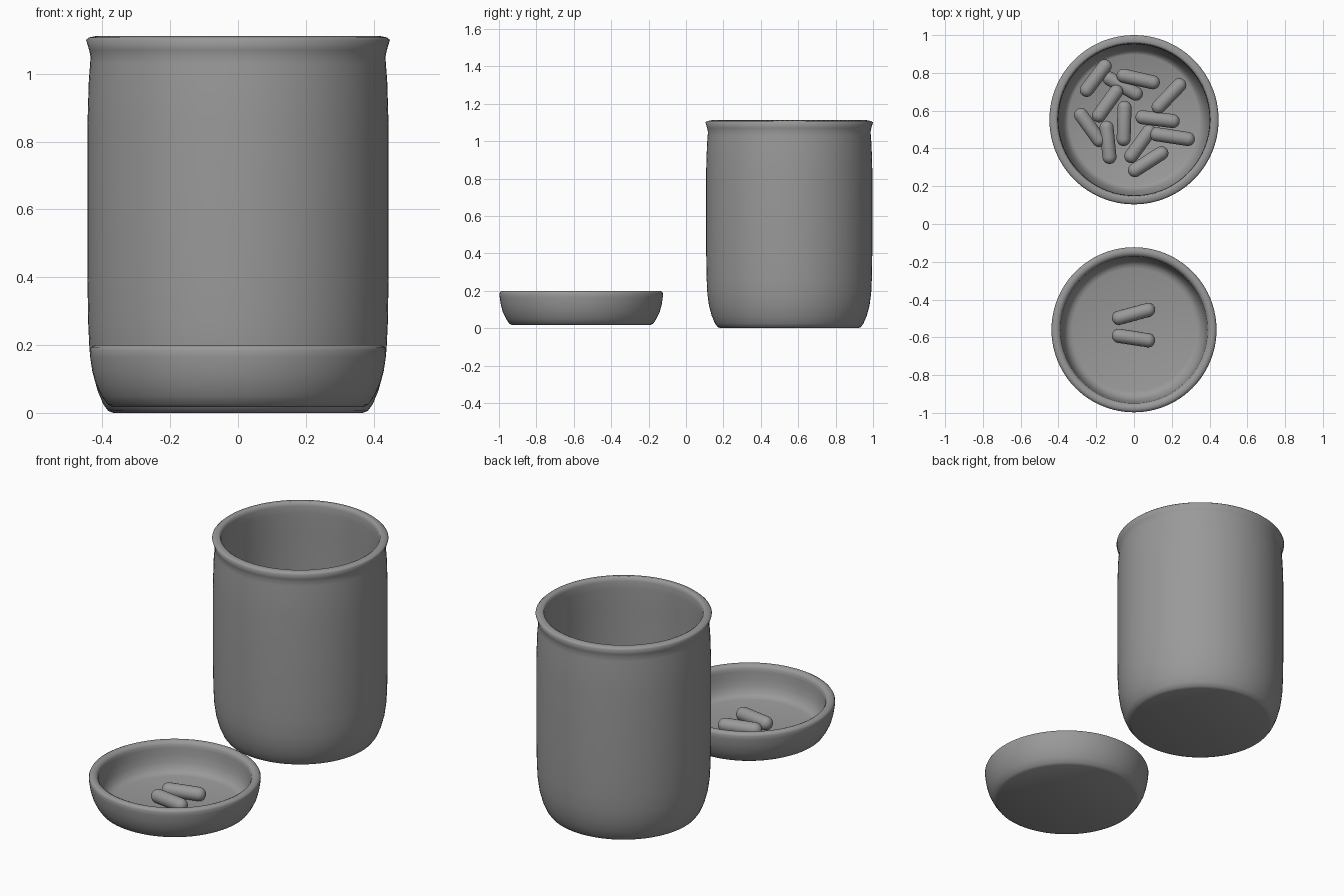
import bpy, bmesh, math
from mathutils import Vector

# Dark grey plastic
grey = bpy.data.materials.new("dark_grey")
grey.diffuse_color = (0.32, 0.32, 0.32, 1)


def lathe(name, profile, loc, steps=96):
    # Revolve an (r, z) profile around the z axis
    bm = bmesh.new()
    vs = [bm.verts.new((r, 0, z)) for r, z in profile]
    es = [bm.edges.new(p) for p in zip(vs, vs[1:])]
    bmesh.ops.spin(bm, geom=vs + es, cent=(0, 0, 0), axis=(0, 0, 1),
                   angle=2 * math.pi, steps=steps, use_duplicate=False)
    bmesh.ops.remove_doubles(bm, verts=bm.verts, dist=1e-4)
    bmesh.ops.recalc_face_normals(bm, faces=bm.faces)
    mesh = bpy.data.meshes.new(name)
    bm.to_mesh(mesh)
    bm.free()
    mesh.materials.append(grey)
    ob = bpy.data.objects.new(name, mesh)
    bpy.context.collection.objects.link(ob)
    ob.location = loc
    bpy.ops.object.select_all(action='DESELECT')
    ob.select_set(True)
    bpy.context.view_layer.objects.active = ob
    bpy.ops.object.shade_smooth_by_angle(angle=math.radians(75))
    return ob


# Open jar with flared lip and hollow inside
jar = [(0, 0), (0.368, 0), (0.383, 0.006), (0.397, 0.025), (0.414, 0.065),
       (0.429, 0.12), (0.438, 0.185), (0.442, 0.27), (0.444, 0.4), (0.444, 0.85),
       (0.440, 0.98), (0.436, 1.03), (0.435, 1.05), (0.439, 1.07), (0.448, 1.10),
       (0.440, 1.107), (0.415, 1.112), (0.406, 1.107), (0.402, 1.09), (0.40, 1.05),
       (0.404, 0.95), (0.405, 0.3), (0.40, 0.2), (0.39, 0.13), (0.375, 0.08),
       (0.36, 0.055), (0.345, 0.047), (0, 0.047)]
lathe("jar", jar, (0, 0.552, 0))

# Shallow lid lying open side up
lid = [(0, 0.017), (0.37, 0.017), (0.385, 0.025), (0.402, 0.05), (0.419, 0.085),
       (0.430, 0.125), (0.436, 0.165), (0.437, 0.185), (0.433, 0.194), (0.422, 0.2),
       (0.408, 0.2), (0.396, 0.194), (0.389, 0.183), (0.387, 0.165), (0.384, 0.13), (0.376, 0.09),
       (0.362, 0.058), (0.345, 0.043), (0.325, 0.037), (0, 0.037)]
lathe("lid", lid, (0, -0.56, 0))


def pill(name, a, b, r=0.037):
    # Capsule whose round end centres sit at a and b
    a, b = Vector(a), Vector(b)
    h = (b - a).length / 2
    arc = [math.radians(-90 + 15 * i) for i in range(13)]
    low = [(r * math.cos(t), -h + r * math.sin(t)) for t in arc[:7]]
    top = [(r * math.cos(t), h + r * math.sin(t)) for t in arc[6:]]
    ob = lathe(name, low + top, (a + b) / 2, 24)
    ob.rotation_euler = (b - a).to_track_quat('Z', 'Y').to_euler()


# Pills in the lid
pill("lid_pill_1", (-0.08, -0.497, 0.066), (0.075, -0.455, 0.066))
pill("lid_pill_2", (-0.08, -0.592, 0.066), (0.075, -0.616, 0.066))

# Pills scattered on the jar floor: x1, y1, x2, y2, height
jar_pills = [
    (-0.155, 0.835, -0.25, 0.71, 0.10), (-0.055, 0.785, 0.10, 0.75, 0.12),
    (-0.13, 0.77, 0.01, 0.69, 0.083), (-0.095, 0.70, -0.185, 0.575, 0.12),
    (0.24, 0.735, 0.13, 0.62, 0.083), (-0.05, 0.615, -0.055, 0.45, 0.083),
    (0.045, 0.565, 0.205, 0.545, 0.083), (-0.28, 0.577, -0.185, 0.445, 0.083),
    (-0.145, 0.51, -0.13, 0.355, 0.09), (0.12, 0.475, 0.285, 0.45, 0.10),
    (0.08, 0.49, -0.015, 0.36, 0.083), (0.145, 0.375, 0.005, 0.285, 0.083)]
for i, (x1, y1, x2, y2, z) in enumerate(jar_pills, 1):
    pill(f"jar_pill_{i}", (x1, y1, z), (x2, y2, z))
